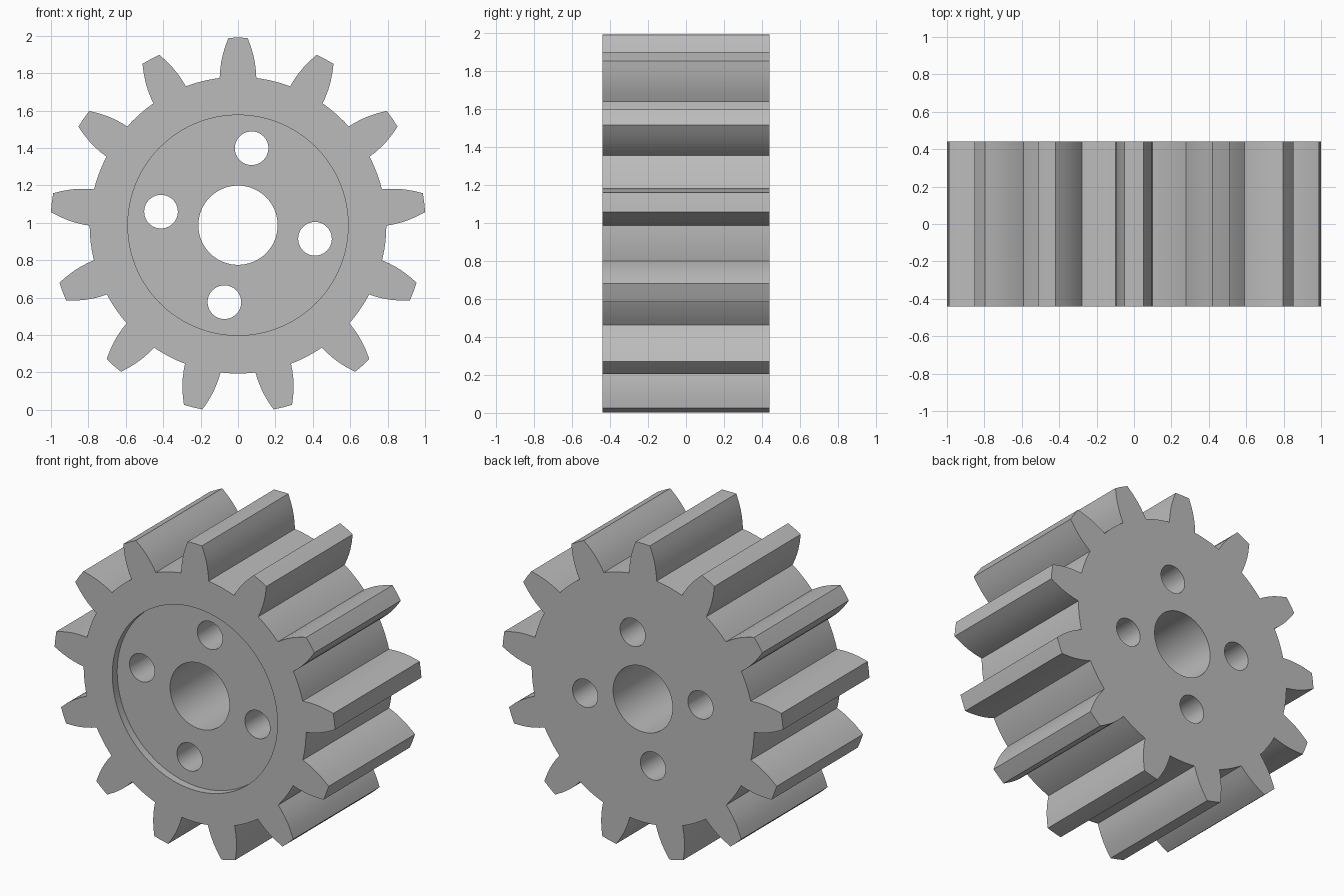
import bpy, bmesh
from math import sin, cos, pi, asin, radians

cube = bpy.data.objects.get("Cube")
if cube:
    bpy.data.objects.remove(cube, do_unlink=True)

TEETH = 13
TIP_R, ROOT_R = 1.003, 0.793
HALF = 0.44
CENTRE_Z = 0.987
# Tooth flank: radius and half width, root to tip
FLANK = [(ROOT_R, 0.098), (0.83, 0.096), (0.87, 0.091), (0.91, 0.083),
         (0.95, 0.071), (0.98, 0.06), (TIP_R, 0.051)]

steel = bpy.data.materials.new("steel_grey")
steel.use_nodes = True
grey = (0.5, 0.5, 0.5, 1)
steel.diffuse_color = grey
steel.node_tree.nodes["Principled BSDF"].inputs["Base Color"].default_value = grey


def prism(name, outline, y0, y1):
    """Extrude an outline of (x, z) points from y0 to y1."""
    bm = bmesh.new()
    face = bm.faces.new([bm.verts.new((x, y0, z + CENTRE_Z)) for x, z in outline])
    ext = bmesh.ops.extrude_face_region(bm, geom=[face])
    verts = [v for v in ext["geom"] if isinstance(v, bmesh.types.BMVert)]
    bmesh.ops.translate(bm, verts=verts, vec=(0, y1 - y0, 0))
    bmesh.ops.recalc_face_normals(bm, faces=bm.faces)
    mesh = bpy.data.meshes.new(name)
    bm.to_mesh(mesh)
    bm.free()
    mesh.materials.append(steel)
    obj = bpy.data.objects.new(name, mesh)
    bpy.context.collection.objects.link(obj)
    return obj


def circle(x, z, r, sides):
    return [(x + r * cos(2 * pi * i / sides), z + r * sin(2 * pi * i / sides))
            for i in range(sides)]


# Toothed outline, clockwise from the top tooth
outline = []
pitch = 2 * pi / TEETH
root_half = asin(FLANK[0][1] / ROOT_R)
for t in range(TEETH):
    mid = t * pitch
    polar = [(r, -asin(w / r)) for r, w in FLANK]
    polar += [(TIP_R, 0)]
    polar += [(r, asin(w / r)) for r, w in reversed(FLANK)]
    # Root arc to the next tooth
    gap = pitch - 2 * root_half
    polar += [(ROOT_R, root_half + gap * k / 6) for k in range(1, 6)]
    outline += [(r * sin(mid + a), r * cos(mid + a)) for r, a in polar]
gear = prism("gear_body", outline, -HALF, HALF)

# Front recess, centre bore and four bolt holes
cutters = [prism("recess_cutter", circle(0, 0, 0.589, 96), -HALF - 0.1, -HALF + 0.05),
           prism("bore_cutter", circle(0, 0, 0.212, 64), -HALF - 0.2, HALF + 0.2)]
for k in range(4):
    a = radians(80 + 90 * k)
    cutters.append(prism("bolt_hole_cutter", circle(0.418 * cos(a), 0.418 * sin(a), 0.09, 40),
                         -HALF - 0.2, HALF + 0.2))

bpy.ops.object.select_all(action="DESELECT")
bpy.context.view_layer.objects.active = gear
gear.select_set(True)
for cutter in cutters:
    cutter.hide_render = True
    mod = gear.modifiers.new("cut", "BOOLEAN")
    mod.operation = "DIFFERENCE"
    mod.solver = "EXACT"
    mod.object = cutter
    bpy.ops.object.modifier_apply(modifier=mod.name)
    bpy.data.objects.remove(cutter, do_unlink=True)

bpy.ops.object.shade_smooth_by_angle(angle=radians(25))
